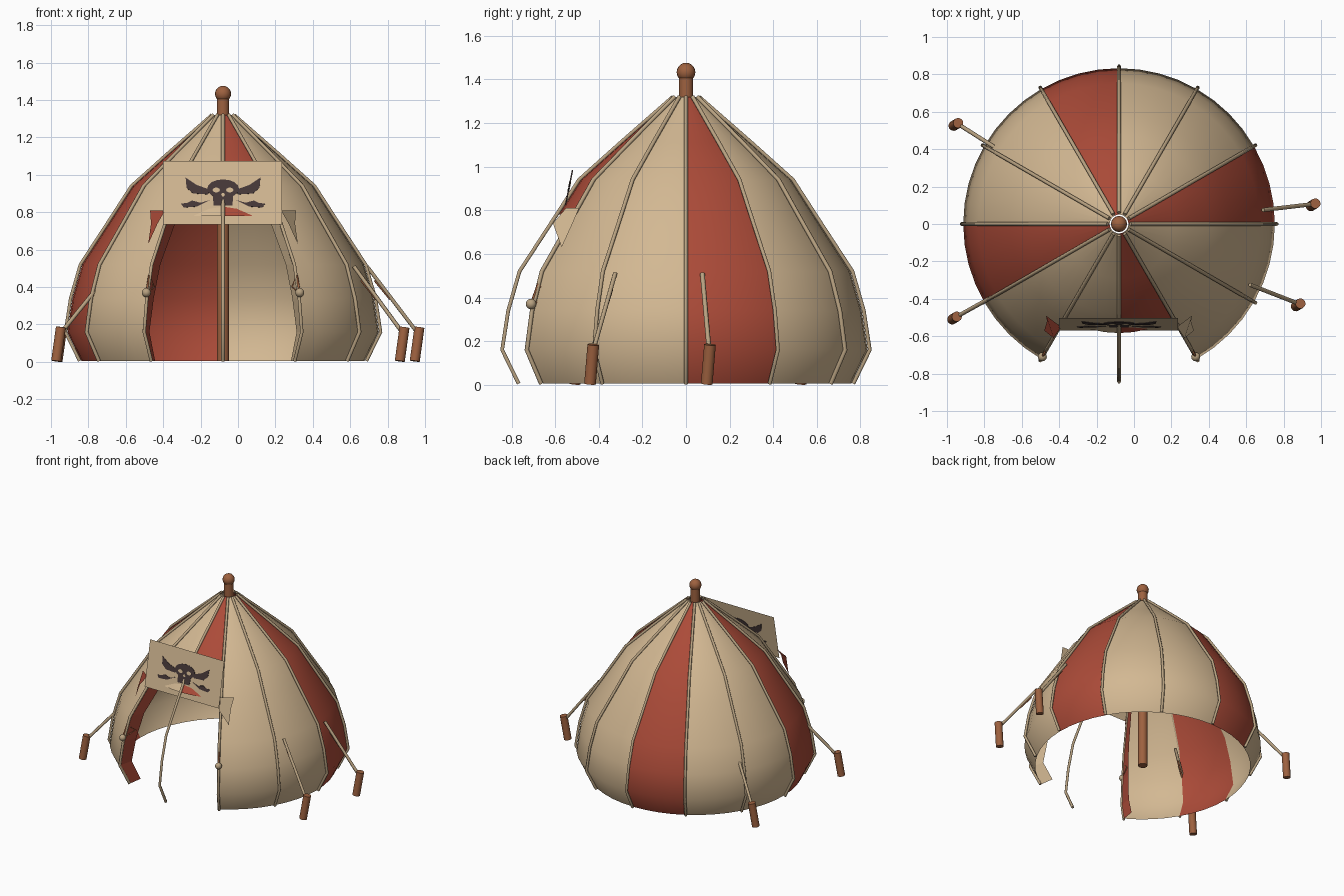
import bpy, bmesh, math
from mathutils import Vector

cube = bpy.data.objects.get("Cube")
if cube:
    bpy.data.objects.remove(cube)


def material(name, rgb):
    m = bpy.data.materials.new(name)
    m.use_nodes = True
    m.diffuse_color = (*rgb, 1)
    m.node_tree.nodes["Principled BSDF"].inputs["Base Color"].default_value = (*rgb, 1)
    return m


CREAM = material("cream cloth", (0.65, 0.48, 0.29))
RED = material("red cloth", (0.41, 0.07, 0.04))
ROPE = material("rope", (0.48, 0.36, 0.22))
WOOD = material("brown wood", (0.34, 0.12, 0.05))
DARK = material("dark paint", (0.06, 0.04, 0.04))

CX = -0.08
PROFILE = [(0.06, 1.32), (0.3, 1.11), (0.49, 0.94), (0.593, 0.78),
           (0.763, 0.52), (0.815, 0.34), (0.843, 0.16), (0.767, 0.005)]


def polar(r, angle, z):
    return Vector((CX + r * math.cos(angle), r * math.sin(angle), z))


def mesh_object(name, verts, faces, mats):
    me = bpy.data.meshes.new(name)
    me.from_pydata(verts, [], faces)
    for m in mats:
        me.materials.append(m)
    ob = bpy.data.objects.new(name, me)
    bpy.context.collection.objects.link(ob)
    return ob


def cord(name, points, radius, mat):
    cu = bpy.data.curves.new(name, "CURVE")
    cu.dimensions = "3D"
    cu.bevel_depth = radius
    cu.bevel_resolution = 1
    cu.use_fill_caps = True
    sp = cu.splines.new("POLY")
    sp.points.add(len(points) - 1)
    for p, co in zip(sp.points, points):
        p.co = (*co, 1)
    cu.materials.append(mat)
    ob = bpy.data.objects.new(name, cu)
    bpy.context.collection.objects.link(ob)
    return ob


def rod(name, a, b, radius, mat):
    a, b = Vector(a), Vector(b)
    bpy.ops.mesh.primitive_cylinder_add(vertices=16, radius=radius, depth=(b - a).length,
                                        location=(a + b) / 2)
    ob = bpy.context.object
    ob.name = name
    ob.rotation_euler = (b - a).to_track_quat("Z", "Y").to_euler()
    ob.data.materials.append(mat)
    bpy.ops.object.shade_smooth_by_angle()


def ball(name, loc, radius, mat):
    bpy.ops.mesh.primitive_uv_sphere_add(segments=16, ring_count=10, radius=radius, location=loc)
    ob = bpy.context.object
    ob.name = name
    ob.data.materials.append(mat)
    bpy.ops.object.shade_smooth()


# Canopy: twelve panels, every third one red, two front panels cut short for the door
PER = 4
SEGS = 12 * PER
verts = [polar(r - 0.01, 2 * math.pi * s / SEGS, z) for r, z in PROFILE for s in range(SEGS)]
faces, slots = [], []
for row in range(len(PROFILE) - 1):
    for s in range(SEGS):
        panel = s // PER
        if panel in (8, 9) and row >= 3:
            continue
        n = (s + 1) % SEGS
        faces.append((row * SEGS + s, (row + 1) * SEGS + s, (row + 1) * SEGS + n, row * SEGS + n))
        slots.append(1 if panel % 3 == 0 else 0)
canopy = mesh_object("canopy", verts, faces, [CREAM, RED])
for f, slot in zip(canopy.data.polygons, slots):
    f.material_index = slot
    f.use_smooth = True

# Rib ropes, including the free one hanging before the door
for i in range(12):
    a = math.radians(30 * i)
    cord("rib_rope", [polar(r, a, z) for r, z in PROFILE], 0.01, ROPE)

# Centre pole and knob
rod("centre_pole", (CX, 0, 0.005), (CX, 0, 1.41), 0.033, WOOD)
ball("pole_knob", (CX, 0, 1.433), 0.043, WOOD)

# Door flaps gathered beside the opening, with folded corners and ties
for side, angle, mat, label in ((-1, 240, RED, "right"), (1, 300, CREAM, "left")):
    a = math.radians(angle)
    outer = [polar(r - 0.01, a, z) for r, z in PROFILE[3:]]
    inner = [p + Vector((-side * 0.05 * min(1, 0.3 + p.z), 0.1, 0)) for p in outer]
    n = len(outer)
    mesh_object(label + "_door_flap", outer + inner,
                [(k, k + 1, n + k + 1, n + k) for k in range(n - 1)], [mat])
    mesh_object(label + "_flap_corner",
                [(CX + side * 0.31, -0.55, 0.81), (CX + side * 0.39, -0.49, 0.81),
                 (CX + side * 0.385, -0.52, 0.74), (CX + side * 0.4, -0.57, 0.63),
                 (CX + side * 0.35, -0.61, 0.74)],
                [(0, 1, 2, 3, 4)], [mat])
    knot = polar(0.82, a, 0.37)
    ball(label + "_tie_knot", knot, 0.024, ROPE)
    cord(label + "_tie_cord", [knot, knot + Vector((-side * 0.015, 0.03, 0.09)),
                               knot + Vector((-side * 0.04, 0.1, 0.03)), knot], 0.006, WOOD)

# Pegs and guy ropes
LEAN = Vector((0.025, 0.015, 0.18))
for base, start in (((-0.965, 0.525), (-0.65, 0.35)), ((0.945, 0.095), (0.69, 0.075)),
                    ((0.865, -0.44), (0.62, -0.325)), ((-0.972, -0.51), (-0.66, -0.335))):
    foot = Vector((*base, 0.004))
    rod("peg", foot, foot + LEAN, 0.027, WOOD)
    top = Vector((*start, 0.51))
    hold = foot + LEAN * 0.8
    cord("guy_rope", [top, hold], 0.011, ROPE)
    cord("guy_rope_binding", [top.lerp(hold, 0.15) - Vector((0, 0, 0.02)),
                              top.lerp(hold, 0.45) - Vector((0, 0, 0.012))], 0.007, WOOD)


# Sign board, leaning back, with painted emblem plates
def on_sign(x, z):
    return Vector((x, -0.57 + (z - 0.735) * 0.2, z))


def plate(name, outline, mat, thick=0.0):
    ob = mesh_object(name, [on_sign(x, z) for x, z in outline], [range(len(outline))], [mat])
    if thick:
        mod = ob.modifiers.new("thickness", "SOLIDIFY")
        mod.thickness = thick
        mod.offset = 0


def oval(x, z, rx, rz, n=16):
    return [(x + rx * math.cos(2 * math.pi * k / n), z + rz * math.sin(2 * math.pi * k / n))
            for k in range(n)]


plate("sign_board", [(-0.4, 0.735), (0.235, 0.735), (0.235, 1.075), (-0.4, 1.075)], CREAM)
plate("emblem_head", oval(CX, 0.925, 0.085, 0.05), DARK, 0.006)
plate("emblem_jaw", [(CX - 0.05, 0.835), (CX + 0.05, 0.835), (CX + 0.055, 0.89),
                     (CX - 0.055, 0.89)], DARK, 0.006)
plate("emblem_nose", oval(CX, 0.893, 0.01, 0.01, 6), CREAM, 0.009)
for s in (-1, 1):
    plate("emblem_eye", oval(CX + s * 0.036, 0.918, 0.02, 0.013, 10), CREAM, 0.009)
    plate("emblem_upper_bone", [(CX + s * x, z) for x, z in
                                ((0.07, 0.92), (0.14, 0.945), (0.2, 0.985), (0.195, 0.93),
                                 (0.16, 0.9), (0.08, 0.895))], DARK, 0.006)
    plate("emblem_lower_bone", [(CX + s * x, z) for x, z in
                                ((0.07, 0.865), (0.12, 0.85), (0.165, 0.862), (0.19, 0.85),
                                 (0.225, 0.845), (0.21, 0.825), (0.14, 0.83))], DARK, 0.006)
